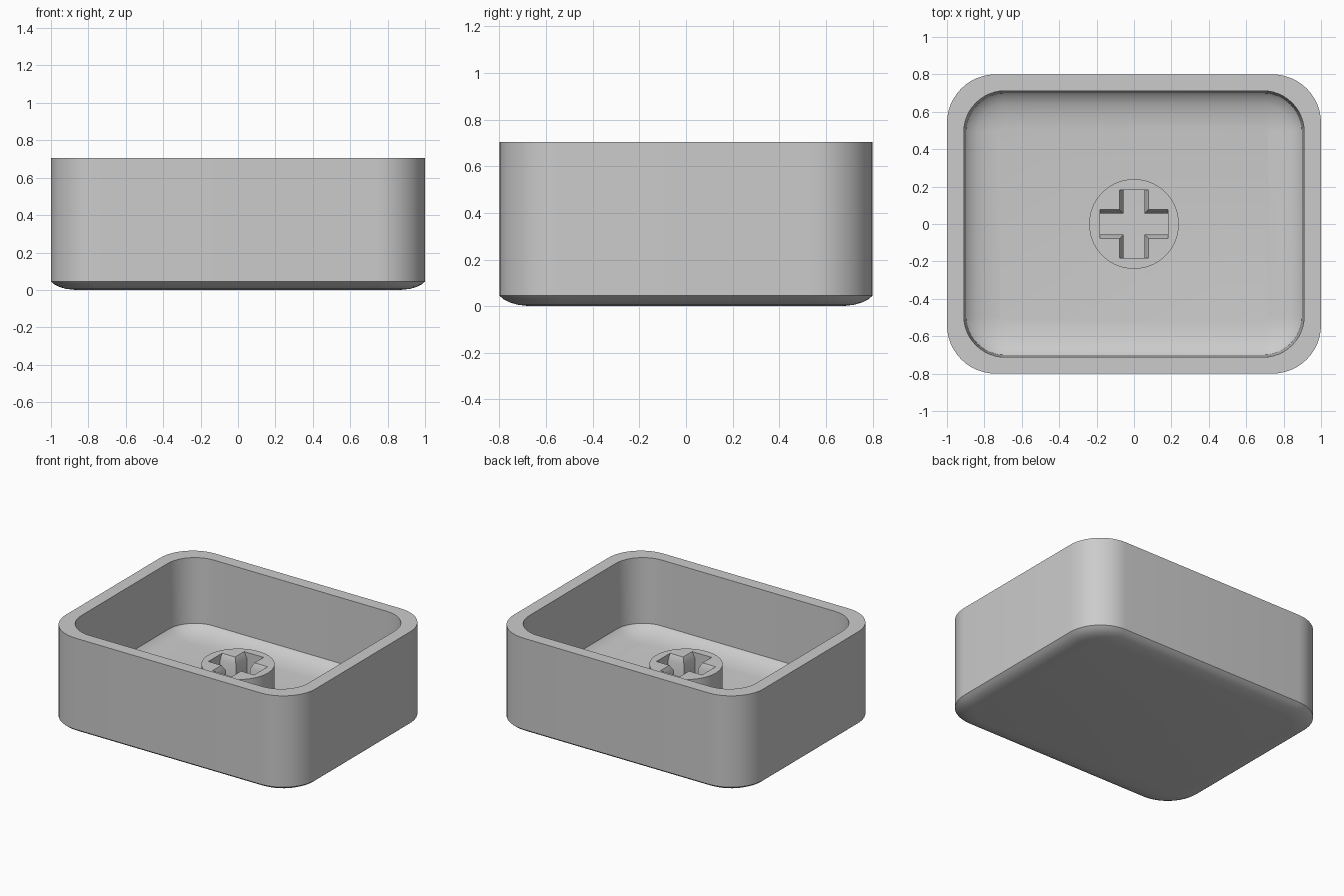
import bpy, bmesh, math

if "Cube" in bpy.data.objects:
    bpy.data.objects.remove(bpy.data.objects["Cube"], do_unlink=True)

grey = bpy.data.materials.new("plain grey")
grey.use_nodes = True
grey.diffuse_color = (0.6, 0.6, 0.6, 1)
grey.node_tree.nodes["Principled BSDF"].inputs["Base Color"].default_value = (0.6, 0.6, 0.6, 1)


def rounded_rect(hx, hy, r, steps=12):
    """Counter-clockwise outline of a rectangle with round corners."""
    pts = []
    for q, (sx, sy) in enumerate([(1, 1), (-1, 1), (-1, -1), (1, -1)]):
        for i in range(steps + 1):
            a = (q + i / steps) * math.pi / 2
            pts.append((sx * (hx - r) + r * math.cos(a), sy * (hy - r) + r * math.sin(a)))
    return pts


def ring(bm, pts, z):
    return [bm.verts.new((x, y, z)) for x, y in pts]


def bridge(bm, a, b):
    n = len(a)
    for i in range(n):
        j = (i + 1) % n
        bm.faces.new((a[i], a[j], b[j], b[i]))


def finish(bm, name, angle):
    bmesh.ops.recalc_face_normals(bm, faces=bm.faces[:])
    me = bpy.data.meshes.new(name)
    bm.to_mesh(me)
    bm.free()
    ob = bpy.data.objects.new(name, me)
    bpy.context.collection.objects.link(ob)
    me.materials.append(grey)
    bpy.ops.object.select_all(action='DESELECT')
    ob.select_set(True)
    bpy.context.view_layer.objects.active = ob
    bpy.ops.object.shade_smooth_by_angle(angle=math.radians(angle))
    return ob


# Hollow shell: soft underside, outer wall, flat rim, inner wall, dished floor
HEIGHT = 0.705
bm = bmesh.new()
rings = []
for inset, z in [(0.13, 0), (0.08, 0.006), (0.045, 0.016), (0.018, 0.03), (0, 0.045), (0, HEIGHT)]:
    rings.append(ring(bm, rounded_rect(1 - inset, 0.8 - inset, 0.26 - inset), z))
for inset, z in [(0, HEIGHT), (0.012, 0.235), (0.03, 0.217), (0.07, 0.197), (0.12, 0.182), (0.19, 0.172)]:
    rings.append(ring(bm, rounded_rect(0.91 - inset, 0.712 - inset, 0.22 - inset), z))
for a, b in zip(rings, rings[1:]):
    bridge(bm, a, b)
bm.faces.new(rings[0])
bm.faces.new(rings[-1])
finish(bm, "shell", 30)

# Round stem with a cross-shaped socket
STEM_TOP, STEM_BASE, ARM = 0.41, 0.165, 0.182


def cross(w):
    quarter = [(ARM, -w), (ARM, w), (w, w)]
    pts = []
    for _ in range(4):
        pts += quarter
        quarter = [(-y, x) for x, y in quarter]
    return pts


bm = bmesh.new()
circle = [(0.24 * math.cos(i * math.tau / 64), 0.24 * math.sin(i * math.tau / 64)) for i in range(64)]
base, top = ring(bm, circle, STEM_BASE), ring(bm, circle, STEM_TOP)
bridge(bm, base, top)
# chamfered mouth, then straight socket walls
mouth = ring(bm, cross(0.078), STEM_TOP)
throat = ring(bm, cross(0.057), STEM_TOP - 0.04)
pit = ring(bm, cross(0.057), STEM_BASE)
bridge(bm, mouth, throat)
bridge(bm, throat, pit)
edges = [bm.edges.get((r[i], r[(i + 1) % len(r)])) for r in (top, mouth) for i in range(len(r))]
bmesh.ops.triangle_fill(bm, edges=edges, use_beauty=True)
finish(bm, "stem", 30)
